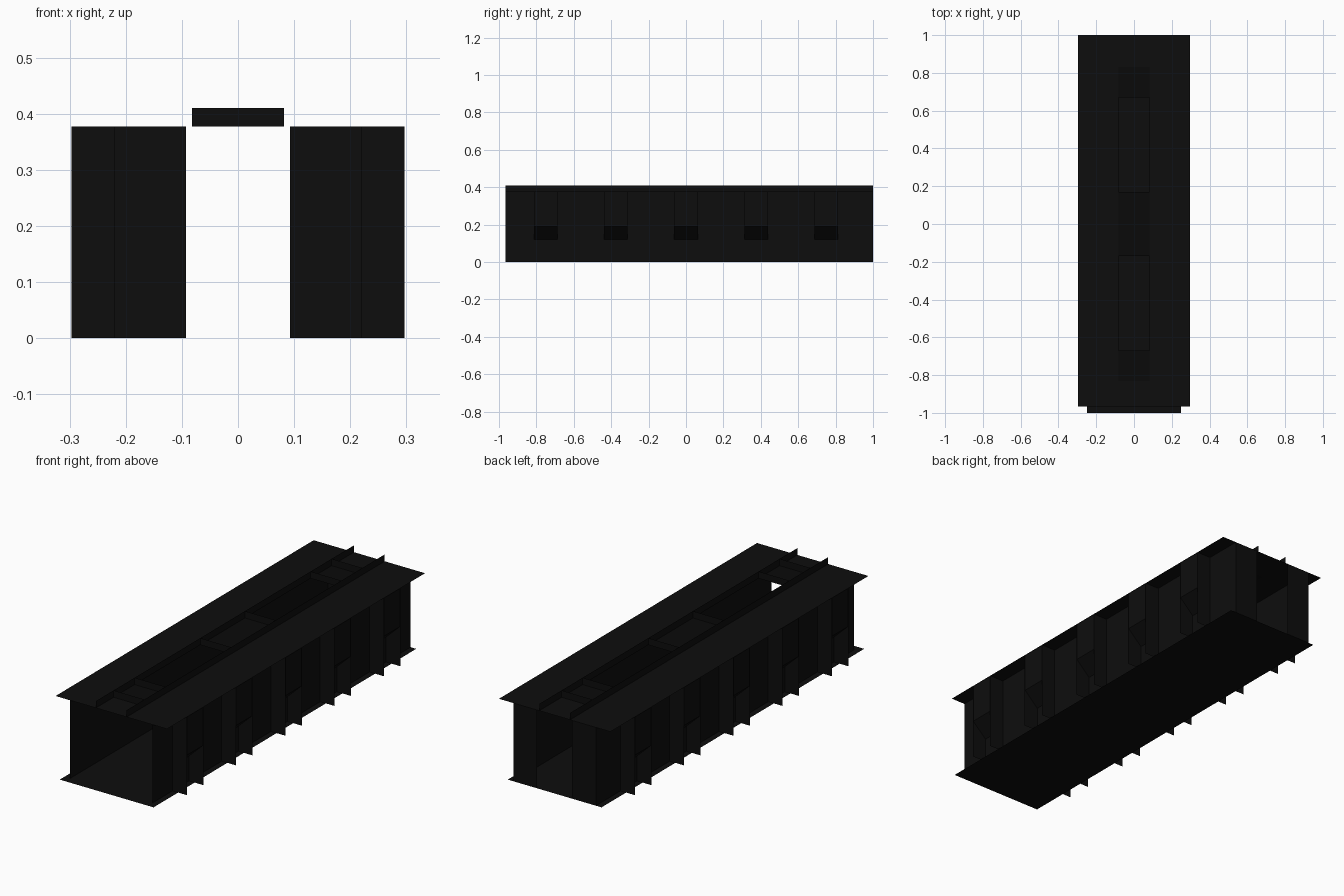
import bpy

if "Cube" in bpy.data.objects:
    bpy.data.objects.remove(bpy.data.objects["Cube"])

def material(name, c):
    m = bpy.data.materials.new(name)
    m.diffuse_color = (c, c, c, 1)
    m.use_nodes = True
    m.node_tree.nodes["Principled BSDF"].inputs["Base Color"].default_value = m.diffuse_color
    return m

BLACK = material("near_black", 0.004)
DARK = material("deep_black", 0.003)

def sheets(name, quads, mat=BLACK):
    """One object made of flat four-cornered sheets."""
    verts = [p for q in quads for p in q]
    faces = [tuple(range(i * 4, i * 4 + 4)) for i in range(len(quads))]
    me = bpy.data.meshes.new(name)
    me.from_pydata(verts, [], faces)
    me.materials.append(mat)
    ob = bpy.data.objects.new(name, me)
    bpy.context.collection.objects.link(ob)
    return ob

def flat(x0, x1, y0, y1, z):
    return [(x0, y0, z), (x1, y0, z), (x1, y1, z), (x0, y1, z)]

def across(x0, x1, y, z0, z1):
    return [(x0, y, z0), (x1, y, z0), (x1, y, z1), (x0, y, z1)]

def along(x, y0, y1, z0, z1):
    return [(x, y0, z0), (x, y1, z0), (x, y1, z1), (x, y0, z1)]

H, TOP = 0.377, 0.41          # roof and rail heights
Y0, Y1 = -0.965, 1.0          # building ends
WALL, OUT, RAIL = 0.22, 0.297, 0.082
BAYS = [-0.75, -0.375, 0, 0.375, 0.75]
W = 0.063                     # half width of a bay

# floor
sheets("floor", [flat(-0.25, 0.25, -1, 1, 0)])

# roof: side sheets, middle strip with two long openings
roof = [flat(s * RAIL if s > 0 else -OUT, OUT if s > 0 else -RAIL, Y0, Y1, H)
        for s in (-1, 1)]
roof += [flat(-RAIL, RAIL, Y0, -0.83, H), flat(-RAIL, RAIL, 0.83, Y1, H)]
sheets("roof", roof)
sheets("roof_panels", [flat(-RAIL, RAIL, a, b, H)
                       for a, b in ((-0.83, -0.67), (-0.17, 0.17), (0.67, 0.83))], DARK)

# ridge rails and cross pieces
sheets("ridge_rails", [along(s * RAIL, Y0, Y1, H, TOP) for s in (-1, 1)])
sheets("ridge_cross_pieces", [across(-RAIL, RAIL, s * y, H, TOP)
                              for y in (0.17, 0.67, 0.83) for s in (-1, 1)])

# back wall either side of the doorway
sheets("back_wall", [across(0.093, WALL, Y1, 0, H), across(-WALL, -0.093, Y1, 0, H)])

for s, side in ((-1, "left"), (1, "right")):
    # long side wall
    sheets(side + "_wall", [along(s * WALL, Y0, Y1, 0, H)])
    # paired buttress fins
    sheets(side + "_fins", [across(s * WALL, s * OUT, c + d, 0, H)
                            for c in BAYS for d in (-W, W)])
    # upper bay panels with a sloping underside
    sheets(side + "_bay_panels", [along(s * (OUT - 0.003), c - W, c + W, 0.19, H) for c in BAYS])
    sheets(side + "_bay_slopes", [[(s * WALL, c - W, 0.12), (s * WALL, c + W, 0.12),
                                   (s * (OUT - 0.003), c + W, 0.19), (s * (OUT - 0.003), c - W, 0.19)]
                                  for c in BAYS])
